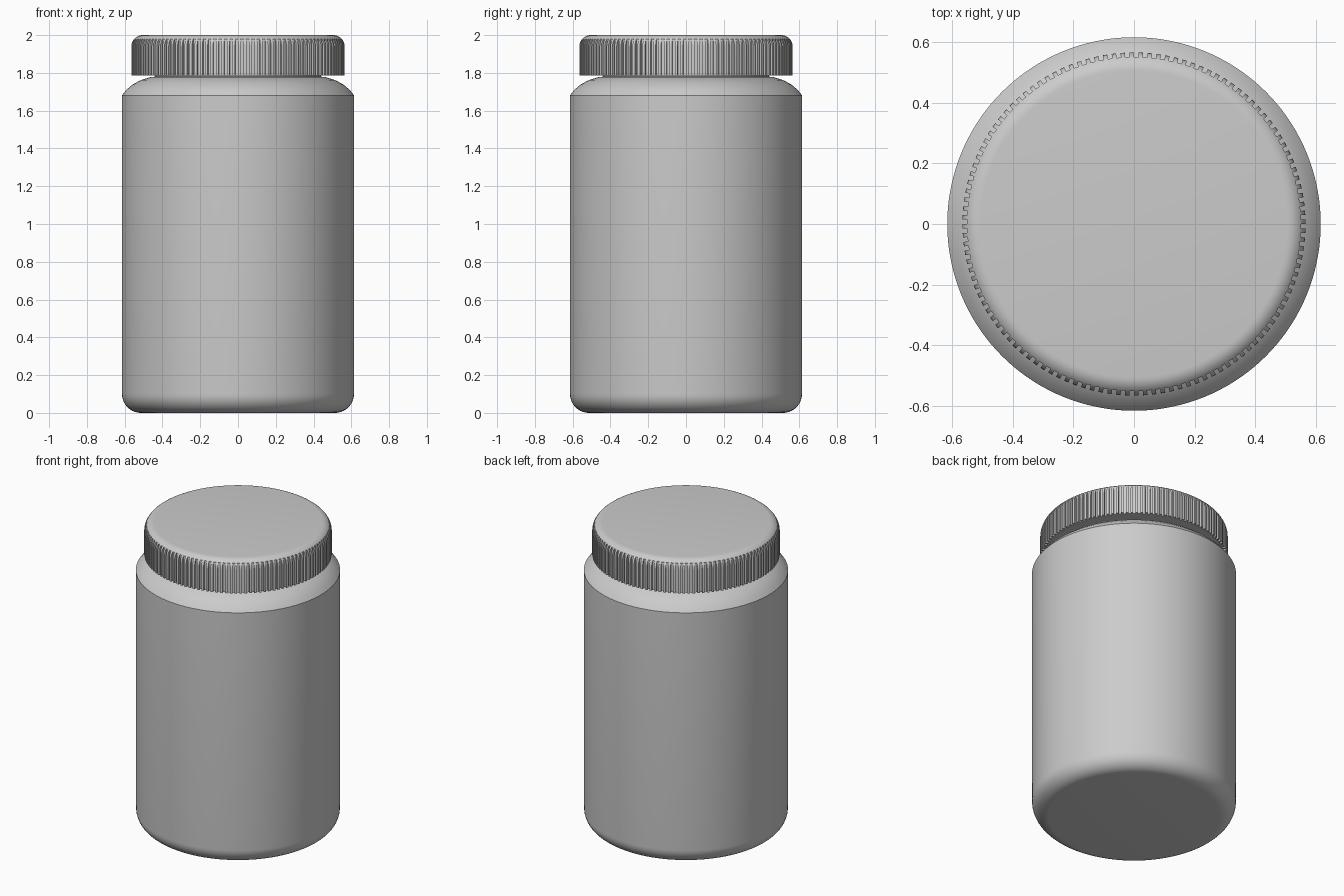
import bpy, bmesh
from math import pi, sin, cos

if "Cube" in bpy.data.objects:
    bpy.data.objects.remove(bpy.data.objects["Cube"])


def finish(name, bm):
    """Clean the mesh, link it and shade it smooth with sharp edges kept."""
    bmesh.ops.remove_doubles(bm, verts=bm.verts, dist=1e-5)
    bmesh.ops.recalc_face_normals(bm, faces=bm.faces)
    mesh = bpy.data.meshes.new(name)
    bm.to_mesh(mesh)
    bm.free()
    ob = bpy.data.objects.new(name, mesh)
    bpy.context.collection.objects.link(ob)
    bpy.ops.object.select_all(action='DESELECT')
    ob.select_set(True)
    bpy.context.view_layer.objects.active = ob
    bpy.ops.object.shade_smooth_by_angle(angle=0.45)
    return ob


def skin(bm, rings, close_start=False, close_end=False):
    """Bridge consecutive rings of points with quads."""
    rows = [[bm.verts.new(p) for p in ring] for ring in rings]
    n = len(rows[0])
    for a, b in zip(rows, rows[1:]):
        for i in range(n):
            j = (i + 1) % n
            bm.faces.new((a[i], a[j], b[j], b[i]))
    if close_start:
        bm.faces.new(rows[0])
    if close_end:
        bm.faces.new(rows[-1])


def circle(r, z, n=144):
    return [(r * cos(2 * pi * i / n), r * sin(2 * pi * i / n), z) for i in range(n)]


def fillet(cr, cz, rad, start, end, steps):
    """Arc points (radius, height) about a centre."""
    return [(cr + rad * cos(start + (end - start) * i / steps),
             cz + rad * sin(start + (end - start) * i / steps)) for i in range(steps + 1)]


# Jar body: rounded base, straight wall, creased domed shoulder, neck
profile = fillet(0.514, 0.1, 0.1, -pi / 2, 0, 10)
profile += [(0.615, 1.68), (0.592, 1.71), (0.558, 1.738), (0.515, 1.762),
            (0.465, 1.777), (0.44, 1.78), (0.44, 1.9)]
bm = bmesh.new()
skin(bm, [circle(r, z) for r, z in profile], True, True)
finish("jar_body", bm)

# Screw cap: square grip ribs that run out into the rounded top edge
TEETH, OUTER, INNER, EDGE = 120, 0.565, 0.55, 0.06


def rib_ring(r, z):
    points = []
    groove = min(r, INNER)
    for t in range(TEETH):
        a, b = 2 * pi * t / TEETH, 2 * pi * (t + 0.5) / TEETH
        for ang, rad in ((a, groove), (a, r), (b, r), (b, groove)):
            points.append((rad * cos(ang), rad * sin(ang), z))
    return points


arc = fillet(OUTER - EDGE, 2.0 - EDGE, EDGE, 0, pi / 2, 8)
run_out = (INNER, 2.0 - EDGE + (EDGE ** 2 - (INNER - OUTER + EDGE) ** 2) ** 0.5)
cap_profile = [(0.44, 1.785), (INNER, 1.785), (OUTER, 1.785)]
cap_profile += sorted(arc + [run_out], key=lambda p: p[1])
bm = bmesh.new()
skin(bm, [rib_ring(r, z) for r, z in cap_profile])
bmesh.ops.remove_doubles(bm, verts=bm.verts, dist=1e-5)
# flat lid on the top rim
rim = [e for e in bm.edges if e.is_boundary and e.verts[0].co.z > 1.99]
bmesh.ops.contextual_create(bm, geom=rim)
finish("screw_cap", bm)
